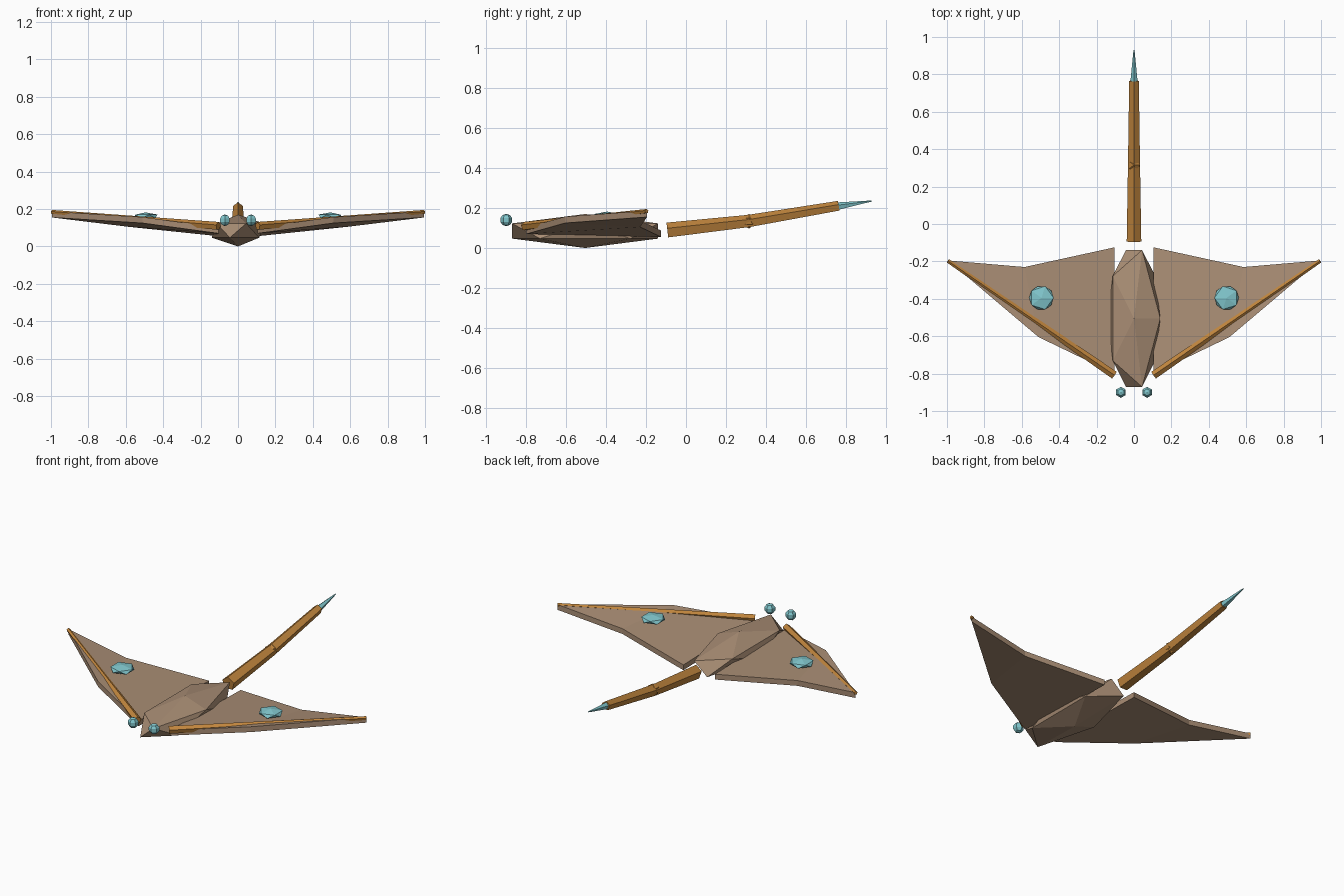
import bpy, bmesh, math
from mathutils import Vector

cube = bpy.data.objects.get("Cube")
if cube:
    bpy.data.objects.remove(cube, do_unlink=True)


def material(name, rgb):
    m = bpy.data.materials.new(name)
    m.use_nodes = True
    m.diffuse_color = (*rgb, 1)
    m.node_tree.nodes["Principled BSDF"].inputs["Base Color"].default_value = (*rgb, 1)
    return m


TAN = material("tan skin", (0.40, 0.27, 0.178))
WOOD = material("amber brown", (0.53, 0.235, 0.047))
TEAL = material("pale teal", (0.22, 0.57, 0.61))


def finish(name, bm, mat):
    bmesh.ops.recalc_face_normals(bm, faces=bm.faces)
    mesh = bpy.data.meshes.new(name)
    bm.to_mesh(mesh)
    bm.free()
    mesh.materials.append(mat)
    obj = bpy.data.objects.new(name, mesh)
    bpy.context.collection.objects.link(obj)
    return obj


def ico(name, loc, scale, mat):
    """Stretched icosahedron; a negative scale mirrors it."""
    bm = bmesh.new()
    bmesh.ops.create_icosphere(bm, subdivisions=1, radius=1)
    bmesh.ops.scale(bm, vec=scale, verts=bm.verts)
    bmesh.ops.translate(bm, vec=loc, verts=bm.verts)
    return finish(name, bm, mat)


def spar(name, start, end, r0, r1, mat, sides=5):
    """Tapered prism between two points with one ridge on top."""
    a, b = Vector(start), Vector(end)
    axis = (b - a).normalized()
    side = axis.cross(Vector((0, 0, 1))).normalized()
    up = side.cross(axis)
    bm = bmesh.new()
    rings = []
    for p, r in ((a, r0), (b, r1)):
        angles = [2 * math.pi * i / sides for i in range(sides)]
        rings.append([bm.verts.new(p + r * (side * math.sin(t) + up * math.cos(t)))
                      for t in angles])
        bm.faces.new(rings[-1])
    for i in range(sides):
        j = (i + 1) % sides
        bm.faces.new((rings[0][i], rings[0][j], rings[1][j], rings[1][i]))
    return finish(name, bm, mat)


def wing(name, s):
    # Corners: inner front, leading bend, tip, trailing bend, inner back
    outline = [(0.105, -0.80, 0.07), (0.51, -0.605, 0.125), (0.995, -0.195, 0.155),
               (0.585, -0.23, 0.105), (0.105, -0.125, 0.055)]
    bm = bmesh.new()
    low, high = [[bm.verts.new((s * x, y, z + t)) for x, y, z in outline]
                 for t in (0, 0.032)]
    for layer in (low, high):
        bm.faces.new([layer[i] for i in (0, 1, 3, 4)])
        bm.faces.new(layer[1:4])
    for i in range(5):
        j = (i + 1) % 5
        bm.faces.new((low[i], low[j], high[j], high[i]))
    return finish(name, bm, TAN)


# Body
ico("body", (0, -0.505, 0.085), (0.157, 0.43, 0.085), TAN)

# Wings, leading spars, wing gems and eyes
for label, s in (("left", 1), ("right", -1)):
    wing(label + "_wing", s)
    spar(label + "_wing_spar", (s * 0.105, -0.808, 0.108), (s * 0.995, -0.197, 0.184),
         0.023, 0.011, WOOD)
    ico(label + "_wing_gem", (s * 0.495, -0.395, 0.161), (-s * 0.073, 0.073, 0.021), TEAL)
    bm = bmesh.new()
    bmesh.ops.create_uvsphere(bm, u_segments=6, v_segments=5, radius=0.031)
    bmesh.ops.translate(bm, vec=(s * 0.07, -0.90, 0.14), verts=bm.verts)
    finish(label + "_eye", bm, TEAL)

# Tail
spar("tail_base", (0, -0.093, 0.086), (0, 0.315, 0.132), 0.041, 0.034, WOOD)
ico("tail_joint", (0, 0.315, 0.134), (0.036, 0.036, 0.037), WOOD)
spar("tail_end", (0, 0.315, 0.132), (0, 0.765, 0.209), 0.034, 0.027, WOOD)
spar("tail_stinger", (0, 0.755, 0.207), (0, 0.93, 0.235), 0.021, 0.003, TEAL)
